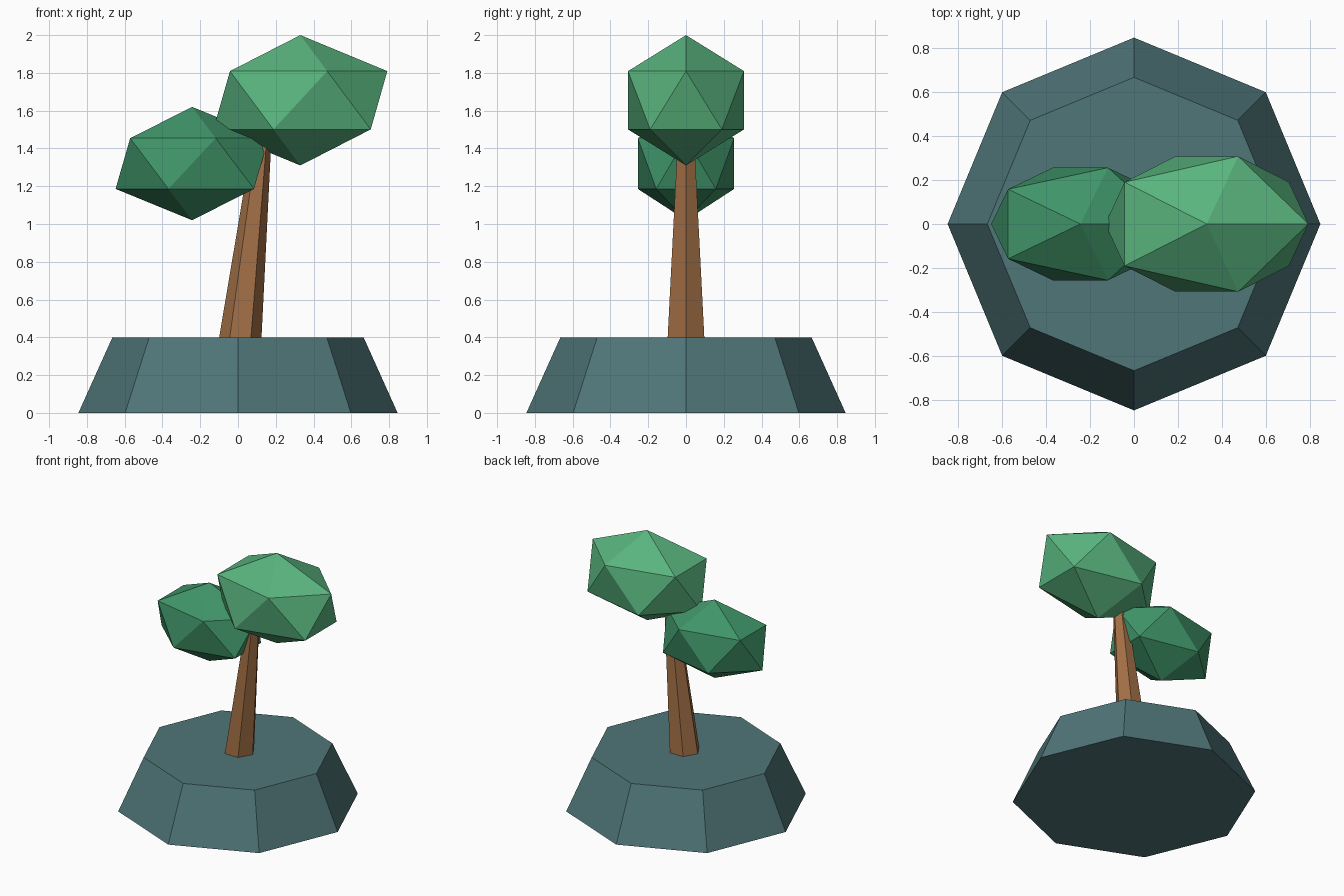
import bpy, bmesh
from math import cos, sin, tau

if "Cube" in bpy.data.objects:
    bpy.data.objects.remove(bpy.data.objects["Cube"])


def finish(obj, name, color):
    obj.name = name
    mat = bpy.data.materials.new(name + "_color")
    mat.diffuse_color = (*color, 1)
    mat.use_nodes = True
    mat.node_tree.nodes["Principled BSDF"].inputs["Base Color"].default_value = mat.diffuse_color
    obj.data.materials.append(mat)


def tapered_prism(name, sides, bottom, top, color):
    """Flat-sided prism; bottom and top are (centre x, z, radius)."""
    bm = bmesh.new()
    low, high = [
        [bm.verts.new((x + r * cos(tau * i / sides), r * sin(tau * i / sides), z))
         for i in range(sides)]
        for x, z, r in (bottom, top)]
    bm.faces.new(low[::-1])
    bm.faces.new(high)
    for i in range(sides):
        j = (i + 1) % sides
        bm.faces.new((low[i], low[j], high[j], high[i]))
    mesh = bpy.data.meshes.new(name)
    bm.to_mesh(mesh)
    bm.free()
    obj = bpy.data.objects.new(name, mesh)
    bpy.context.collection.objects.link(obj)
    finish(obj, name, color)


def foliage(name, center, radii, color):
    """Stretched icosahedron."""
    bpy.ops.mesh.primitive_ico_sphere_add(subdivisions=1, radius=1, location=center)
    obj = bpy.context.object
    obj.scale = radii
    finish(obj, name, color)


# Octagonal rock base
tapered_prism("base", 8, (0, 0, 0.845), (0, 0.4, 0.665), (0.08, 0.18, 0.19))

# Leaning hexagonal trunk, sunk slightly into the base and foliage
tapered_prism("trunk", 6, (0.007, 0.35, 0.115), (0.127, 1.45, 0.05), (0.36, 0.16, 0.06))

# Two leaf clusters
foliage("upper_foliage", (0.33, 0, 1.655), (0.515, 0.361, 0.345), (0.10, 0.46, 0.21))
foliage("lower_foliage", (-0.243, 0, 1.32), (0.453, 0.30, 0.30), (0.05, 0.30, 0.14))
